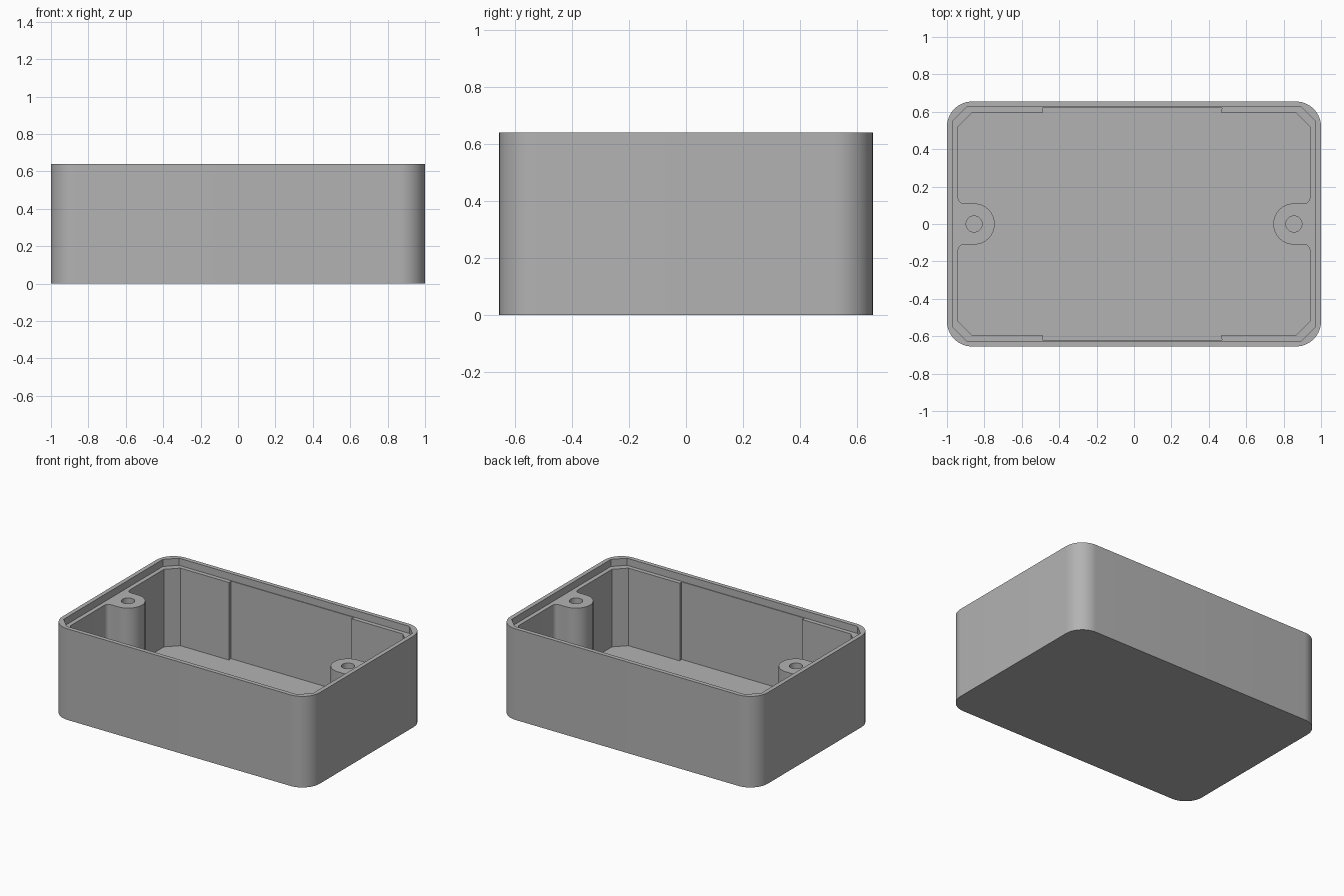
import bpy, bmesh
from math import sin, cos, pi, radians

if "Cube" in bpy.data.objects:
    bpy.data.objects.remove(bpy.data.objects["Cube"], do_unlink=True)

HEIGHT, LEDGE, FLOOR = 0.64, 0.59, 0.045
BOSS_X, BOSS_R, HOLE_R = 0.855, 0.11, 0.043

grey = bpy.data.materials.new("light grey")
grey.use_nodes = True
colour = (0.45, 0.45, 0.45, 1)
grey.diffuse_color = colour
grey.node_tree.nodes["Principled BSDF"].inputs["Base Color"].default_value = colour


def arc(cx, cy, r, start, end, steps):
    """Points along an arc, angles in degrees."""
    angles = [radians(start + (end - start) * i / steps) for i in range(steps + 1)]
    return [(cx + r * cos(a), cy + r * sin(a)) for a in angles]


def mirrored(quarter):
    """Close a +x +y quarter outline, ordered from the x axis to the y axis."""
    half = quarter + [(-x, y) for x, y in reversed(quarter)]
    points = half + [(x, -y) for x, y in reversed(half)]
    return [p for i, p in enumerate(points)
            if abs(p[0] - points[i - 1][0]) + abs(p[1] - points[i - 1][1]) > 1e-5]


def prism(name, outline, bottom, top):
    bm = bmesh.new()
    base = bm.faces.new([bm.verts.new((x, y, bottom)) for x, y in outline])
    side = bmesh.ops.extrude_face_region(bm, geom=[base])["geom"]
    moved = [v for v in side if isinstance(v, bmesh.types.BMVert)]
    bmesh.ops.translate(bm, verts=moved, vec=(0, 0, top - bottom))
    bmesh.ops.recalc_face_normals(bm, faces=bm.faces)
    mesh = bpy.data.meshes.new(name)
    bm.to_mesh(mesh)
    bm.free()
    mesh.materials.append(grey)
    obj = bpy.data.objects.new(name, mesh)
    bpy.context.collection.objects.link(obj)
    return obj


# Outer block with rounded corners
radius = 0.135
box = prism("enclosure_base",
            mirrored(arc(1 - radius, 0.655 - radius, radius, 0, 90, 16)), 0, HEIGHT)

# Rim recess for the lid
rim = prism("rim_cutter", mirrored([(0.97, 0.55), (0.895, 0.625)]), LEDGE, HEIGHT + 0.1)

# Main cavity, running round the screw bosses and the thinner middle walls
quarter = (arc(BOSS_X, 0, BOSS_R, 180, 90, 16)
           + arc(0.91, 0.14, 0.03, 270, 360, 6)
           + [(0.94, 0.52), (0.865, 0.595), (0.475, 0.595), (0.48, 0.62)])
outline = [(x - 0.01 if abs(x) < 0.5 else x, y) for x, y in mirrored(quarter)]
cavity = prism("cavity_cutter", outline, FLOOR, LEDGE + 0.02)

# Screw holes
holes = [prism("screw_hole_cutter", arc(s * BOSS_X, 0, HOLE_R, 0, 348.75, 31),
               FLOOR, LEDGE + 0.02) for s in (-1, 1)]

# Cut everything out of the block
bpy.context.view_layer.objects.active = box
for cutter in [rim, cavity] + holes:
    cutter.hide_render = True
    mod = box.modifiers.new(cutter.name, 'BOOLEAN')
    mod.operation, mod.solver, mod.object = 'DIFFERENCE', 'EXACT', cutter
    bpy.ops.object.modifier_apply(modifier=mod.name)
    bpy.data.objects.remove(cutter, do_unlink=True)

bpy.ops.object.select_all(action='DESELECT')
box.select_set(True)
bpy.ops.object.shade_smooth_by_angle(angle=radians(25))
